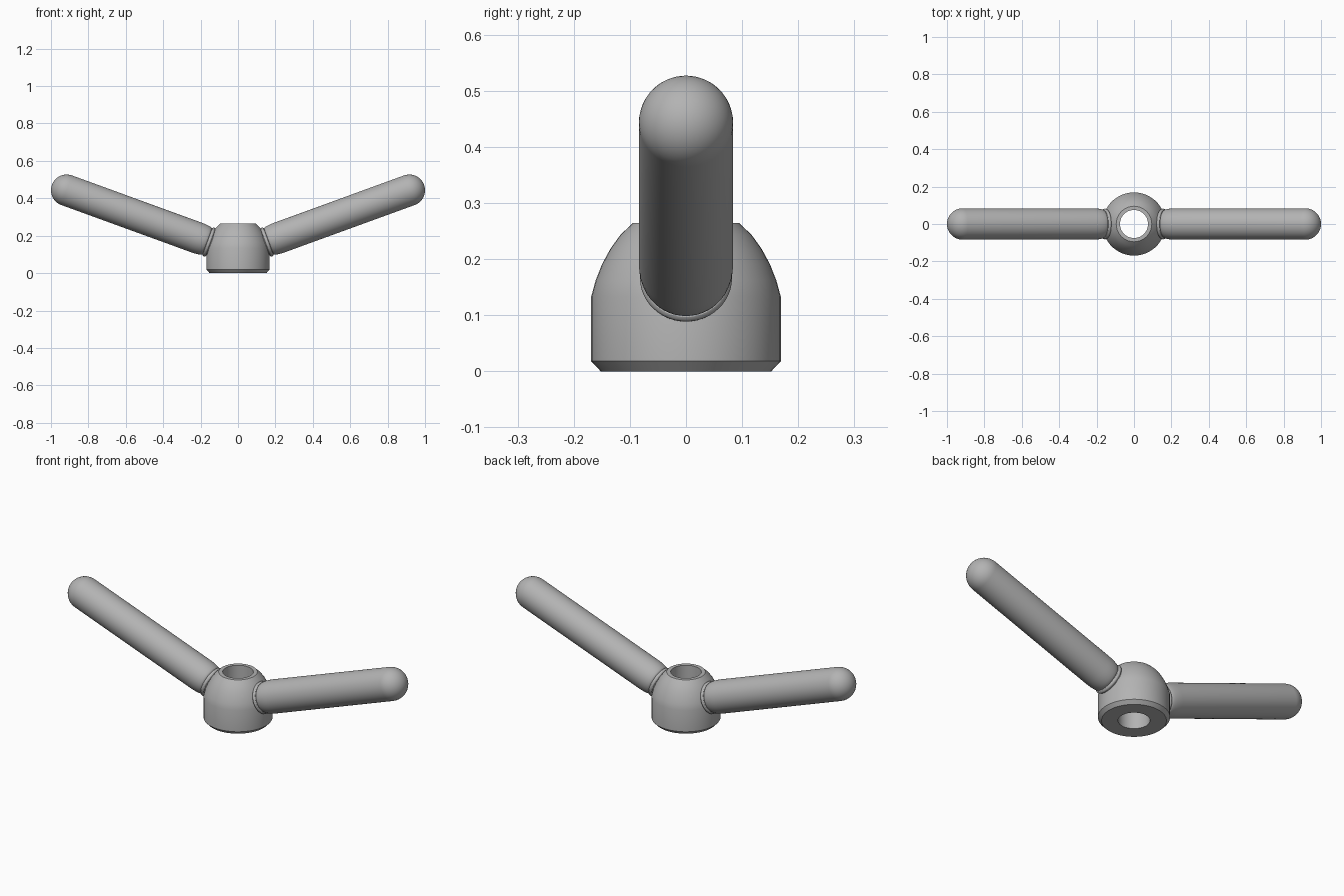
import bpy
import bmesh
from math import radians, sin, cos, pi
from mathutils import Matrix

cube = bpy.data.objects.get("Cube")
if cube:
    bpy.data.objects.remove(cube, do_unlink=True)

# Single plain grey finish
grey = bpy.data.materials.new("satin grey")
grey.use_nodes = True
colour = (0.45, 0.45, 0.45, 1)
grey.diffuse_color = colour
grey.node_tree.nodes["Principled BSDF"].inputs["Base Color"].default_value = colour


def lathe(name, profile, closed=False, steps=48, matrix=Matrix()):
    """Spin a (radius, height) profile around z, then place it."""
    bm = bmesh.new()
    verts = [bm.verts.new((r, 0, z)) for r, z in profile]
    pairs = list(zip(verts, verts[1:]))
    if closed:
        pairs.append((verts[-1], verts[0]))
    edges = [bm.edges.new(p) for p in pairs]
    bmesh.ops.spin(bm, geom=verts + edges, axis=(0, 0, 1), cent=(0, 0, 0),
                   angle=2 * pi, steps=steps)
    bmesh.ops.remove_doubles(bm, verts=bm.verts, dist=1e-5)
    bmesh.ops.recalc_face_normals(bm, faces=bm.faces)
    mesh = bpy.data.meshes.new(name)
    bm.to_mesh(mesh)
    bm.free()
    mesh.materials.append(grey)
    obj = bpy.data.objects.new(name, mesh)
    obj.matrix_world = matrix
    bpy.context.collection.objects.link(obj)
    bpy.ops.object.select_all(action='DESELECT')
    obj.select_set(True)
    bpy.context.view_layer.objects.active = obj
    bpy.ops.object.shade_smooth_by_angle(angle=radians(30))
    return obj


# Hub: chamfered foot, straight wall, domed shoulder, through bore
bore = 0.075
hub_profile = [(bore, 0), (0.152, 0), (0.169, 0.018), (0.169, 0.133),
               (0.161, 0.162), (0.15, 0.19), (0.135, 0.218),
               (0.117, 0.243), (0.095, 0.264), (bore, 0.264)]
lathe("hub", hub_profile, closed=True)

# Handles: round tip, straight bar, narrowed neck, collar against the hub
radius, neck = 0.084, 0.073
tip = [(radius * sin(a), radius * cos(a))
       for a in (i * pi / 24 for i in range(13))]
taper = [(neck + (radius - neck) * cos(i * pi / 12), -0.735 - 0.065 * sin(i * pi / 12))
         for i in range(7)]
bar_profile = tip + taper + [(neck, -0.85), (0, -0.85)]
collar_profile = [(0.072 + 0.01 * cos(a), -0.81 + 0.01 * sin(a))
                  for a in (i * pi / 6 for i in range(12))]

for side, sign in (("left", 1), ("right", -1)):
    place = (Matrix.Translation((sign * 0.916, 0, 0.443))
             @ Matrix.Rotation(sign * radians(70), 4, 'Y'))
    lathe(side + "_handle", bar_profile, matrix=place)
    lathe(side + "_collar", collar_profile, closed=True, matrix=place)
